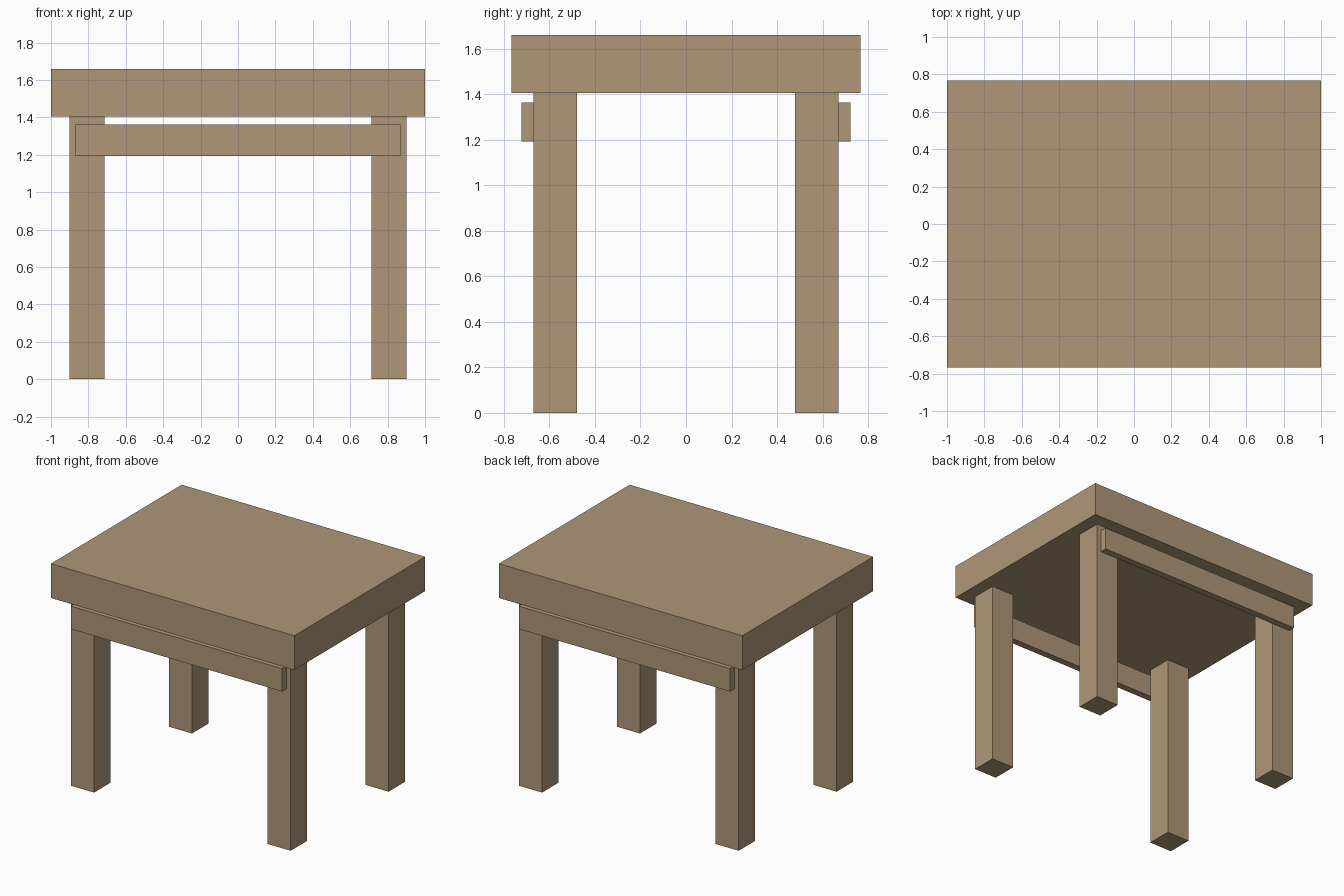
import bpy

if "Cube" in bpy.data.objects:
    bpy.data.objects.remove(bpy.data.objects["Cube"])

wood = bpy.data.materials.new("wood")
wood.diffuse_color = (0.43, 0.31, 0.19, 1)
wood.use_nodes = True
wood.node_tree.nodes["Principled BSDF"].inputs["Base Color"].default_value = wood.diffuse_color


def box(name, x, y, z):
    """Box spanning the given (min, max) ranges."""
    spans = (x, y, z)
    bpy.ops.mesh.primitive_cube_add(size=1, location=[(a + b) / 2 for a, b in spans])
    ob = bpy.context.object
    ob.name = name
    ob.scale = [b - a for a, b in spans]
    bpy.ops.object.transform_apply(location=False, rotation=False, scale=True)
    ob.data.materials.append(wood)
    return ob


def side(s, inner, outer):
    """Range from inner to outer on the positive or negative side."""
    return tuple(sorted((s * inner, s * outer)))


# Thick table top
box("table_top", (-1, 1), (-0.767, 0.767), (1.405, 1.66))

for sy, depth in ((-1, "front"), (1, "back")):
    # Square legs
    for sx, hand in ((-1, "left"), (1, "right")):
        box(f"{depth}_{hand}_leg", side(sx, 0.713, 0.902), side(sy, 0.478, 0.67), (0, 1.405))
    # Rail fixed to the outer leg faces
    box(f"{depth}_rail", (-0.868, 0.868), side(sy, 0.67, 0.722), (1.193, 1.363))
